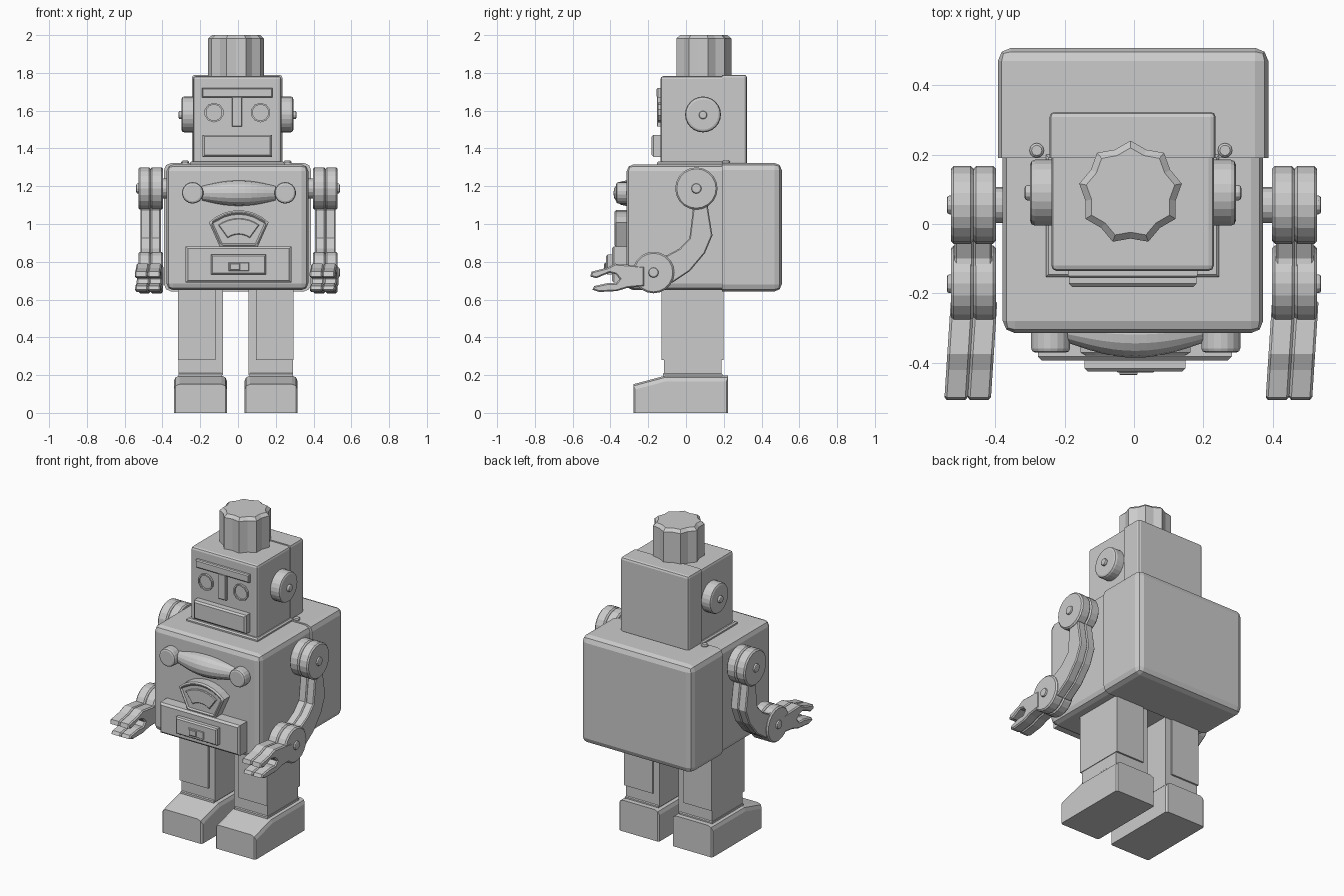
import bpy, bmesh
from math import sin, cos, pi, radians
from mathutils import Vector

if "Cube" in bpy.data.objects:
    bpy.data.objects.remove(bpy.data.objects["Cube"])

AX = {'x': lambda u, v, t: (t, u, v), 'y': lambda u, v, t: (u, t, v), 'z': lambda u, v, t: (u, v, t)}
IDX = {'x': 0, 'y': 1, 'z': 2}


def finish(bm, name):
    bmesh.ops.recalc_face_normals(bm, faces=bm.faces[:])
    me = bpy.data.meshes.new(name)
    bm.to_mesh(me)
    bm.free()
    ob = bpy.data.objects.new(name, me)
    bpy.context.collection.objects.link(ob)
    return ob


def prism(name, pts, axis, a, b, bevel=0.0, segs=1, mode='caps', recess=None):
    """Extrude a 2D outline along an axis from a (hidden end) to b (visible end)."""
    bm = bmesh.new()
    lo = [bm.verts.new(AX[axis](u, v, a)) for u, v in pts]
    hi = [bm.verts.new(AX[axis](u, v, b)) for u, v in pts]
    n = len(pts)
    bm.faces.new(lo)
    top = bm.faces.new(hi)
    for i in range(n):
        bm.faces.new((lo[i], lo[(i + 1) % n], hi[(i + 1) % n], hi[i]))
    bmesh.ops.recalc_face_normals(bm, faces=bm.faces[:])
    if recess:
        bmesh.ops.inset_region(bm, faces=[top], thickness=recess[0])
        r = bmesh.ops.extrude_face_region(bm, geom=[top])
        d = Vector(AX[axis](0, 0, recess[1] * (1 if a > b else -1)))
        bmesh.ops.translate(bm, verts=[v for v in r['geom'] if isinstance(v, bmesh.types.BMVert)], vec=d)
        bmesh.ops.delete(bm, geom=[f for f in [top] if f.is_valid], context='FACES_ONLY')
    if bevel:
        k = IDX[axis]
        on = lambda e, t: all(abs(v.co[k] - t) < 1e-5 for v in e.verts)
        test = {'caps': lambda e: on(e, a) or on(e, b),
                'front': lambda e: on(e, b),
                'shell': lambda e: not on(e, a),
                'all': lambda e: True}[mode]
        bmesh.ops.bevel(bm, geom=[e for e in bm.edges if test(e)], offset=bevel, segments=segs,
                        profile=0.5, affect='EDGES', clamp_overlap=True)
    return finish(bm, name)


def rect(u0, u1, v0, v1):
    return [(u0, v0), (u1, v0), (u1, v1), (u0, v1)]


def circle(u, v, r, n=24, r2=None):
    return [(u + (r2 if r2 and i % 2 else r) * sin(2 * pi * i / n),
             v + (r2 if r2 and i % 2 else r) * cos(2 * pi * i / n)) for i in range(n)]


# torso: front and slightly larger back shell
prism('torso_front', rect(-.378, .372, .65, 1.315), 'y', .2, -.314, .035, 2, 'shell')
prism('torso_back', rect(-.392, .387, .643, 1.323), 'y', .19, .507, .038, 2, 'shell')

# head: front and back shell, collar, fluted cap
prism('head_front', rect(-.238, .23, 1.31, 1.783), 'y', .2, -.135, .015, 2, 'shell')
prism('head_back', rect(-.243, .235, 1.31, 1.79), 'y', .19, .323, .015, 2, 'shell')
prism('collar', rect(-.254, .245, -.153, .2), 'z', 1.30, 1.332, .008)
prism('head_cap', circle(-.01, .09, .15, 18, .132), 'z', 1.77, 2.0, .018, 1, 'front')

# face
prism('brow', rect(-.19, .183, 1.67, 1.72), 'y', -.12, -.155, .006, 1, 'front')
prism('nose', rect(-.032, .022, 1.515, 1.675), 'y', -.12, -.154, .004, 1, 'front')
prism('mouth', rect(-.187, .18, 1.355, 1.472), 'y', -.12, -.182, .01, 1, 'front')
for s in (-1, 1):
    side = 'left' if s < 0 else 'right'
    prism('eye_' + side, circle(-.004 + s * .123, 1.59, .052, 10), 'y', -.12, -.148, recess=(.009, .01))
    # ears with centre knobs
    prism('ear_' + side, circle(.09, 1.58, .095), 'x', s * .2 - .003, s * .296 - .003, .014, 2, 'front')
    prism('ear_knob_' + side, circle(.09, 1.577, .022, 12), 'x', s * .28 - .003, s * .312 - .003, .008, 2, 'front')
    # shell screws
    prism('shell_screw_' + side, circle(-.009 + s * .271, .212, .021, 12), 'z', 1.3, 1.335, .006, 1, 'front')

# chest spindle: lathed lens between two knobs
bm = bmesh.new()
rings = []
for i in range(13):
    x = -.195 + .39 * i / 12
    r = .04 + .027 * cos(pi / 2 * (x / .195))
    y = -.302 - .016 * cos(pi / 2 * (x / .195))
    rings.append([bm.verts.new((x + .004, y + r * cos(t * pi / 8), 1.163 + r * sin(t * pi / 8))) for t in range(16)])
for p, q in zip(rings, rings[1:]):
    for j in range(16):
        bm.faces.new((p[j], p[(j + 1) % 16], q[(j + 1) % 16], q[j]))
bm.faces.new(rings[0])
bm.faces.new(rings[-1])
finish(bm, 'chest_spindle')
for s in (-1, 1):
    prism('chest_knob_%s' % ('left' if s < 0 else 'right'), circle(.005 + s * .245, 1.165, .057, 18),
          'y', -.29, -.37, .012, 2, 'front')


# fan-shaped gauge with a raised dial band
def arc(r, half, n, cx=.004, cz=.845):
    return [(cx + r * sin(radians(-half + 2 * half * i / n)), cz + r * cos(radians(-half + 2 * half * i / n)))
            for i in range(n + 1)]


prism('gauge', arc(.228, 44, 8) + [(.104, .878), (-.096, .878)], 'y', -.29, -.378, .008, 1, 'front', recess=(.022, .008))
prism('gauge_dial', arc(.185, 36, 8) + arc(.1, 36, 6)[::-1], 'y', -.35, -.379, .004, 1, 'front')

# control panel with switch plate
prism('control_panel', rect(-.277, .282, .69, .882), 'y', -.29, -.393, .012, 1, 'front')
prism('switch_plate', rect(-.142, .148, .732, .838), 'y', -.37, -.424, .008, 1, 'front')
prism('switch_frame', rect(-.05, .058, .75, .797), 'y', -.4, -.428, .003, 1, 'front')
prism('switch_slider', rect(-.042, .01, .755, .792), 'y', -.4, -.435, .003, 1, 'front')

# arms, each made of an inner and an outer half with a seam between
ARM = [(.005, 1.15), (.11, 1.15), (.116, 1.09), (.14, .94), (.10, .845), (.02, .75), (-.07, .69),
       (-.16, .68), (-.16, .84), (-.10, .835), (-.035, .87), (.018, .925), (.036, 1.07)]
HAND = [(-.22, .775), (-.28, .782), (-.375, .79), (-.42, .768), (-.5, .748), (-.507, .722), (-.475, .713),
        (-.405, .742), (-.372, .734), (-.352, .71), (-.37, .686), (-.41, .688), (-.485, .672), (-.495, .652),
        (-.46, .64), (-.365, .645), (-.31, .662), (-.22, .67)]
SH, EL = (.055, 1.188), (-.172, .743)
for s in (-1, 1):
    side = 'left' if s < 0 else 'right'
    for half, d, near in (('inner', -1, .4625), ('outer', 1, .4625)):
        tag = '_%s_%s' % (half, side)
        prism('arm' + tag, ARM, 'x', s * near, s * (near + d * .054), .006)
        prism('shoulder_disc' + tag, circle(*SH, .112, 20), 'x', s * near, s * (near + d * .065), .008)
        prism('elbow_disc' + tag, circle(*EL, .11, 20), 'x', s * near, s * (near + d * .065), .008)
        hand = prism('claw' + tag, HAND, 'x', s * near, s * (near + d * .067), .007)
        # both claws lean slightly to the same side
        for v in hand.data.vertices:
            v.co.x += .065 * (v.co.y + .25)
    prism('shoulder_axle_' + side, circle(*SH, .052, 16), 'x', s * .36, s * .41)
    for nm, c in (('shoulder', SH), ('elbow', EL)):
        prism(nm + '_bolt_' + side, circle(*c, .027, 12), 'x', s * .51, s * .539, .008, 2, 'front')

# legs, ankles and feet
for s in (-1, 1):
    side = 'left' if s < 0 else 'right'
    X = lambda d: -.012 + s * d
    prism('leg_' + side, rect(X(.067), X(.302), -.117, .187), 'z', .2, .66)
    prism('leg_cover_' + side, rect(X(.107), X(.306), -.131, .198), 'z', .28, .66)
    prism('ankle_' + side, rect(X(.072), X(.304), -.122, .192), 'z', .18, .212, .006)
    foot = prism('foot_' + side, [(-.278, 0), (.223, 0), (.223, .197), (-.11, .197), (-.278, .152)],
                 'x', X(.046), X(.328), 0)
    bm = bmesh.new()
    bm.from_mesh(foot.data)
    rim = [e for e in bm.edges if min(v.co.z for v in e.verts) > .1]
    up = [e for e in bm.edges if abs(e.verts[0].co.z - e.verts[1].co.z) > .1]
    flat = [e for e in rim if abs(e.verts[0].co.x - e.verts[1].co.x) < .01]
    bmesh.ops.bevel(bm, geom=flat, offset=.03, segments=2, profile=.5, affect='EDGES', clamp_overlap=True)
    up = [e for e in bm.edges if abs(e.verts[0].co.z - e.verts[1].co.z) > .1
          and abs(e.verts[0].co.y - e.verts[1].co.y) < .01]
    bmesh.ops.bevel(bm, geom=up, offset=.012, segments=1, profile=.5, affect='EDGES', clamp_overlap=True)
    bm.to_mesh(foot.data)
    bm.free()
